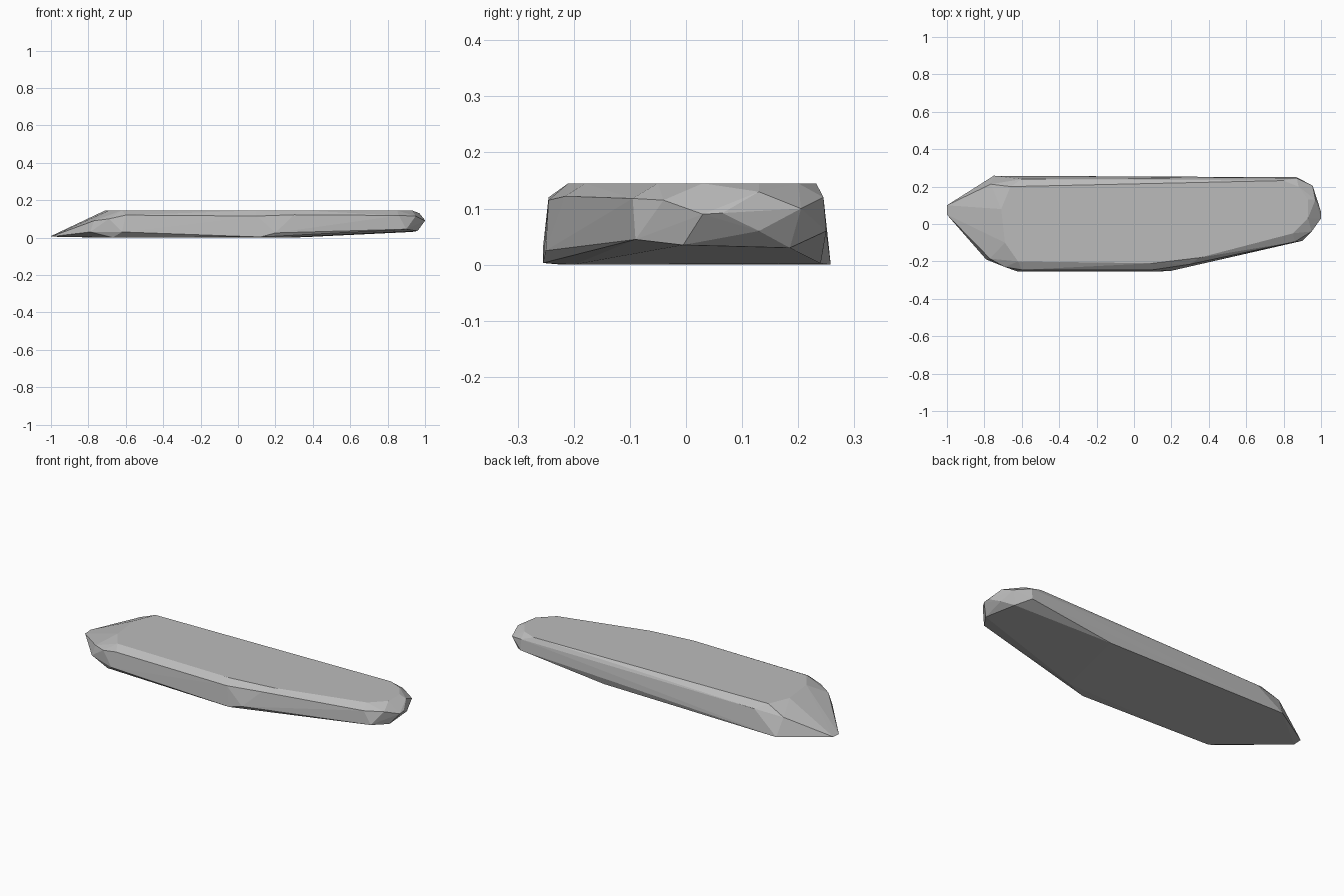
import bpy
import bmesh

cube = bpy.data.objects.get("Cube")
if cube:
    bpy.data.objects.remove(cube, do_unlink=True)

# Plain grey stone
stone = bpy.data.materials.new("grey_stone")
stone.use_nodes = True
stone.diffuse_color = (0.5, 0.5, 0.5, 1)
stone.node_tree.nodes["Principled BSDF"].inputs["Base Color"].default_value = (0.5, 0.5, 0.5, 1)

# Underside: flat, rising a little toward the blunt end
underside = [(-1, .05, .005), (-1, .1, .008), (-.75, .258, 0), (-.67, -.22, 0),
             (.12, -.255, .003), (.25, -.2, 0), (.35, .24, .002),
             (.96, -.005, .035), (.93, .185, .03)]

# Widest line around the sides
sides = [(-.79, -.19, .03), (-.62, -.255, .03), (.2, -.25, .025), (.9, -.09, .045),
         (.975, .13, .06), (.87, .25, .06)]

# Chipped shoulder below the top
shoulder = [(-.77, -.185, .09), (-.69, -.23, .1), (-.6, -.245, .12), (.1, -.245, .115),
            (.3, -.215, .122), (.86, -.095, .118), (.95, -.04, .115), (1, .03, .09),
            (1, .065, .092), (.97, .13, .13), (.955, .205, .1), (.87, .245, .12),
            (-.765, .213, .1), (-.6, .24, .115)]

# Flat top
top = [(-.71, .08, .145), (-.69, -.1, .145), (-.62, -.2, .145), (.1, -.21, .145),
       (.35, -.18, .145), (.85, -.05, .145), (.93, .03, .145), (.93, .13, .145),
       (.88, .2, .145), (.8, .232, .145), (-.66, .2, .145)]

# Wrap the rings in one faceted shell
bm = bmesh.new()
for point in underside + sides + shoulder + top:
    bm.verts.new(point)
hull = bmesh.ops.convex_hull(bm, input=bm.verts)
loose = [v for v in bm.verts if not v.link_faces]
bmesh.ops.delete(bm, geom=loose, context="VERTS")
bmesh.ops.recalc_face_normals(bm, faces=bm.faces)

mesh = bpy.data.meshes.new("stone_slab")
bm.to_mesh(mesh)
bm.free()
mesh.materials.append(stone)
slab = bpy.data.objects.new("stone_slab", mesh)
bpy.context.collection.objects.link(slab)
